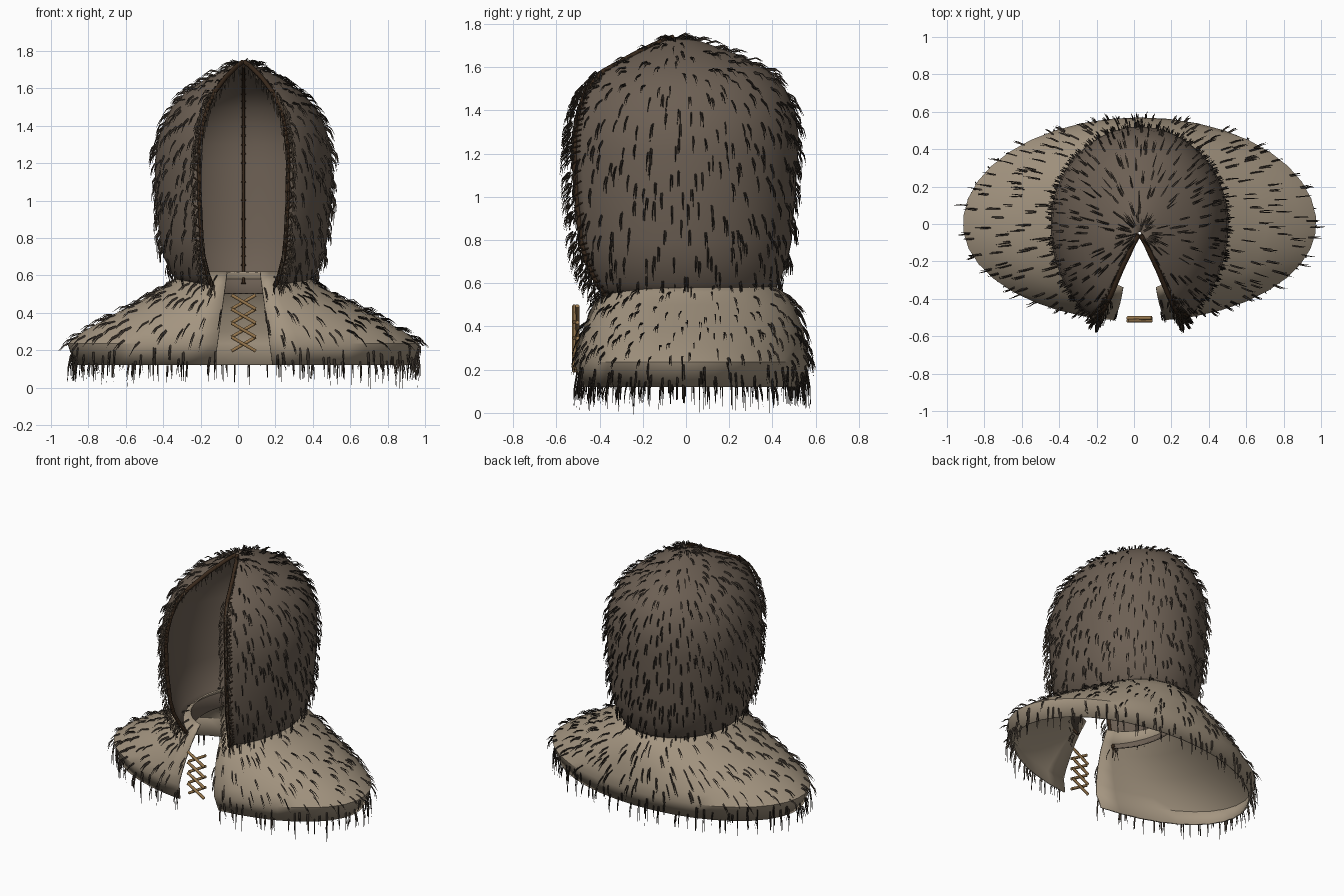
import bpy, bmesh, math, random
from mathutils import Vector

random.seed(7)
if "Cube" in bpy.data.objects:
    bpy.data.objects.remove(bpy.data.objects["Cube"])

CX = 0.03


def material(name, rgb):
    m = bpy.data.materials.new(name)
    m.use_nodes = True
    m.diffuse_color = (*rgb, 1)
    bsdf = m.node_tree.nodes["Principled BSDF"]
    bsdf.inputs["Base Color"].default_value = (*rgb, 1)
    bsdf.inputs["Roughness"].default_value = 0.9
    return m


HOOD = material("dark hide", (0.15, 0.115, 0.087))
CAPE = material("pale hide", (0.37, 0.3, 0.217))
FUR = material("dark brown fur", (0.038, 0.029, 0.022))
TRIM = material("brown trim fur", (0.06, 0.044, 0.03))
CORD = material("dark cord", (0.042, 0.023, 0.012))
LACE = material("tan lace", (0.31, 0.185, 0.075))

# Profile rows, bottom to top: height, half width, front depth, back depth
hood_rows = [
    (0.50, 0.30, 0.40, 0.36), (0.60, 0.38, 0.475, 0.43), (0.70, 0.43, 0.53, 0.47),
    (0.80, 0.45, 0.56, 0.49), (1.00, 0.47, 0.585, 0.505), (1.20, 0.475, 0.595, 0.52),
    (1.30, 0.465, 0.59, 0.52), (1.40, 0.435, 0.57, 0.505), (1.50, 0.385, 0.53, 0.46),
    (1.58, 0.31, 0.42, 0.41), (1.66, 0.19, 0.23, 0.28), (1.72, 0.07, 0.07, 0.12),
    (1.74, 0.01, 0.01, 0.01),
]
cape_rows = [
    (0.12, 0.905, 0.49, 0.535), (0.235, 0.945, 0.52, 0.57), (0.30, 0.86, 0.51, 0.56),
    (0.40, 0.68, 0.48, 0.54), (0.50, 0.49, 0.44, 0.50), (0.56, 0.385, 0.405, 0.45),
    (0.62, 0.32, 0.36, 0.37),
]


class Shell:
    """Open-fronted skin: t runs up the profile, u runs round from edge to edge."""

    def __init__(self, rows, gap):
        self.rows, self.gap = rows, gap

    def point(self, t, u):
        last = len(self.rows) - 1
        t = min(max(t, 0), last)
        i = min(int(t), last - 1)
        z, rx, front, back = (a + (b - a) * (t - i)
                              for a, b in zip(self.rows[i], self.rows[i + 1]))
        gap = self.gap(z, rx)
        a = gap + u * (math.tau - 2 * gap)
        depth = front if math.cos(a) > 0 else back
        shift = -0.05 * min(1, max(0, (z - 1.5) / 0.2))
        return Vector((CX + rx * math.sin(a), shift - depth * math.cos(a), z))

    def frame(self, t, u):
        """Point, outward normal and downhill direction."""
        e = 0.05
        up = (self.point(t + e, u) - self.point(t - e, u)).normalized()
        side = self.point(t, u + 0.01) - self.point(t, u - 0.01)
        return self.point(t, u), side.cross(up).normalized(), -up

    def build(self, name, cols, mat):
        bm = bmesh.new()
        grid = [[bm.verts.new(self.point(t, c / cols)) for c in range(cols + 1)]
                for t in range(len(self.rows))]
        for low, high in zip(grid, grid[1:]):
            for c in range(cols):
                bm.faces.new((low[c], low[c + 1], high[c + 1], high[c]))
        ob = finish(name, bm, mat)
        thick = ob.modifiers.new("thickness", 'SOLIDIFY')
        thick.thickness = 0.01
        thick.offset = -1


def finish(name, bm, mat):
    me = bpy.data.meshes.new(name)
    bm.to_mesh(me)
    bm.free()
    me.materials.append(mat)
    ob = bpy.data.objects.new(name, me)
    bpy.context.collection.objects.link(ob)
    bpy.context.view_layer.objects.active = ob
    bpy.ops.object.select_all(action='DESELECT')
    ob.select_set(True)
    bpy.ops.object.shade_smooth_by_angle(angle=math.radians(35))
    return ob


def cords(name, paths, radius, mat):
    cu = bpy.data.curves.new(name, 'CURVE')
    cu.dimensions = '3D'
    cu.bevel_depth = radius
    cu.bevel_resolution = 1
    cu.use_fill_caps = True
    for path in paths:
        s = cu.splines.new('POLY')
        s.points.add(len(path) - 1)
        for p, co in zip(s.points, path):
            p.co = (*co, 1)
    cu.materials.append(mat)
    ob = bpy.data.objects.new(name, cu)
    bpy.context.collection.objects.link(ob)


def strand(bm, root, mid, tip, r):
    """One tapered three-sided hair."""
    d = (tip - root).normalized()
    a = d.orthogonal().normalized()
    b = d.cross(a)
    rings = []
    for p, k in ((root, 1), (mid, 0.75)):
        rings.append([bm.verts.new(p + r * k * (a * math.cos(q) + b * math.sin(q)))
                      for q in (0, math.tau / 3, math.tau * 2 / 3)])
    end = bm.verts.new(tip)
    for i in range(3):
        j = (i + 1) % 3
        bm.faces.new((rings[0][i], rings[0][j], rings[1][j], rings[1][i]))
        bm.faces.new((rings[1][i], rings[1][j], end))


def tuft(bm, p, normal, down, length, lift, r=0.0036):
    for _ in range(3):
        off = Vector([random.uniform(-0.006, 0.006) for _ in range(3)])
        size = length * random.uniform(0.75, 1.15)
        mid = p + off + down * size * 0.5 + normal * lift * 0.8
        tip = p + off * 1.5 + down * size + normal * lift + Vector((0, 0, -size * 0.15))
        strand(bm, p + off * 0.7, mid, tip, r)


def scatter(bm, shell, density, length, lift, start=0.0):
    """Tufts spread evenly by area over a shell, never sparse at the crown."""
    for i in range(len(shell.rows) - 1):
        slant = (shell.point(i + 1, 0.25) - shell.point(i, 0.25)).length
        width = shell.rows[i][1] + shell.rows[i + 1][1]
        girth = math.pi * (width / 2 + sum(shell.rows[i][2:]) / 2)
        count = max(26, int(slant * girth * density))
        for k in range(count):
            t, u = i + random.random(), (k + random.random()) / count
            if t < start:
                continue
            p, n, d = shell.frame(t, u)
            tuft(bm, p, n, d, length, lift * random.uniform(0.6, 1.3))


hood = Shell(hood_rows, lambda z, rx: math.radians(30))
# The cape's front edges run straight, closing towards the neck
cape = Shell(cape_rows, lambda z, rx: math.asin((0.17 - 0.13 * z) / rx))
hood.build("hood", 48, HOOD)
cape.build("shoulder_cape", 36, CAPE)

# Fur on hood and cape
bm = bmesh.new()
scatter(bm, hood, 150, 0.07, 0.025, 0.6)
finish("hood_fur", bm, FUR)
bm = bmesh.new()
scatter(bm, cape, 95, 0.08, 0.02)
finish("cape_fur", bm, FUR)

# Hanging fringe under the cape
bm = bmesh.new()
for k in range(66):
    p, n, d = cape.frame(random.uniform(0, 0.8), (k + random.random()) / 66)
    low = p.z - random.uniform(0.025, 0.06)
    tuft(bm, p, n, Vector((0, 0, -1)), max(0.07, low), 0.015)
finish("cape_fringe", bm, FUR)

# Shaggy clumps round the face opening, standing forward and inward of the edge
bm = bmesh.new()
top = len(hood_rows) - 1
for u, inward in ((0, -1), (1, 1)):
    for k in range(40):
        t = (k + random.random()) / 40 * (top - 0.8)
        p = hood.point(t, u)
        reach = 0.065 if t < 9 else 0.045
        for turn, ahead in ((-0.7, 0.25), (-0.5, 0.7), (0.1, 1)):
            if t > 9:
                ahead = 0.1
            out = Vector((inward * turn, -ahead, 0))
            tuft(bm, p + out * reach * 0.5, out, Vector((0, 0, -1)), 0.06, reach * 0.5, 0.0028)
finish("face_fur", bm, TRIM)

# Rolled cord along both opening edges, with wrapped stitches
edges = [[hood.point(k / 4, u) for k in range(top * 4 + 1)] for u in (0, 1)]
cords("face_hem", edges, 0.013, CORD)
wraps = []
for u in (0, 1):
    for k in range(2, top * 4):
        p = hood.point(k / 4, u)
        q = hood.point(k / 4 + 0.12, 0.015 if u == 0 else 0.985)
        out = (p - q).normalized() * 0.012
        wraps.append([p + out, p + Vector((0, -0.016, 0)), q])
cords("hem_stitches", wraps, 0.004, CORD)


# Seam inside the back of the hood
def seam(t):
    p, n, d = hood.frame(t, 0.5)
    return p - n * 0.014


cords("back_seam", [[seam(k / 4) for k in range(2, top * 4 - 1)]], 0.008, CORD)
side = Vector((0.014, 0, 0))
cords("seam_stitches", [[seam(k / 2) - side, seam(k / 2) + side]
                        for k in range(1, top * 2 - 2)], 0.005, CORD)

# Crossed lacing at the throat
laces = []
for k in range(4):
    low = 0.195 + k * 0.075
    for s in (-1, 1):
        y = -0.51 + s * 0.007
        laces.append([(CX - s * 0.065, y, low), (CX + s * 0.065, y, low + 0.075)])
cords("throat_laces", laces, 0.01, LACE)
